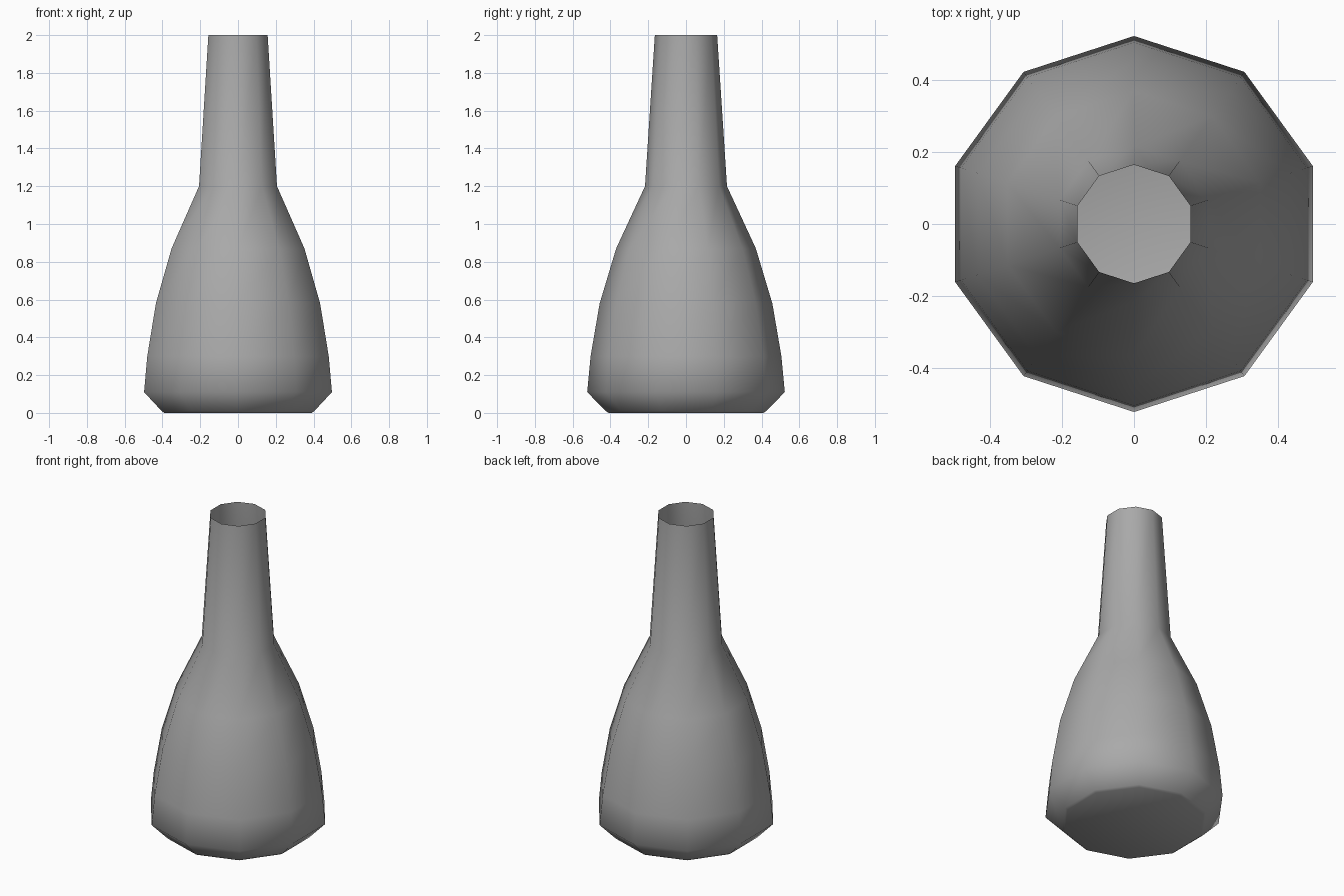
import bpy
import bmesh
from math import cos, sin, pi

cube = bpy.data.objects.get("Cube")
if cube:
    bpy.data.objects.remove(cube, do_unlink=True)

SIDES = 10

# Plain grey glaze
grey = bpy.data.materials.new("mid grey")
grey.use_nodes = True
color = (0.4, 0.4, 0.4, 1)
grey.diffuse_color = color
grey.node_tree.nodes["Principled BSDF"].inputs["Base Color"].default_value = color

# Bottle outline from foot to open mouth: (radius, height)
profile = [(0.41, 0), (0.425, 0.01), (0.523, 0.11), (0.505, 0.3), (0.457, 0.58),
           (0.37, 0.87), (0.217, 1.2), (0.165, 2)]

bm = bmesh.new()
rings = []
for radius, height in profile:
    angles = [pi / 2 + 2 * pi * i / SIDES for i in range(SIDES)]
    rings.append([bm.verts.new((radius * cos(a), radius * sin(a), height)) for a in angles])

# Walls
for low, high in zip(rings, rings[1:]):
    for i in range(SIDES):
        j = (i + 1) % SIDES
        bm.faces.new((low[i], low[j], high[j], high[i]))

# Closed base, mouth left open
bm.faces.new(rings[0][::-1])
for face in bm.faces:
    face.smooth = True

mesh = bpy.data.meshes.new("bottle")
bm.to_mesh(mesh)
bm.free()
mesh.materials.append(grey)
bottle = bpy.data.objects.new("bottle", mesh)
bpy.context.collection.objects.link(bottle)
